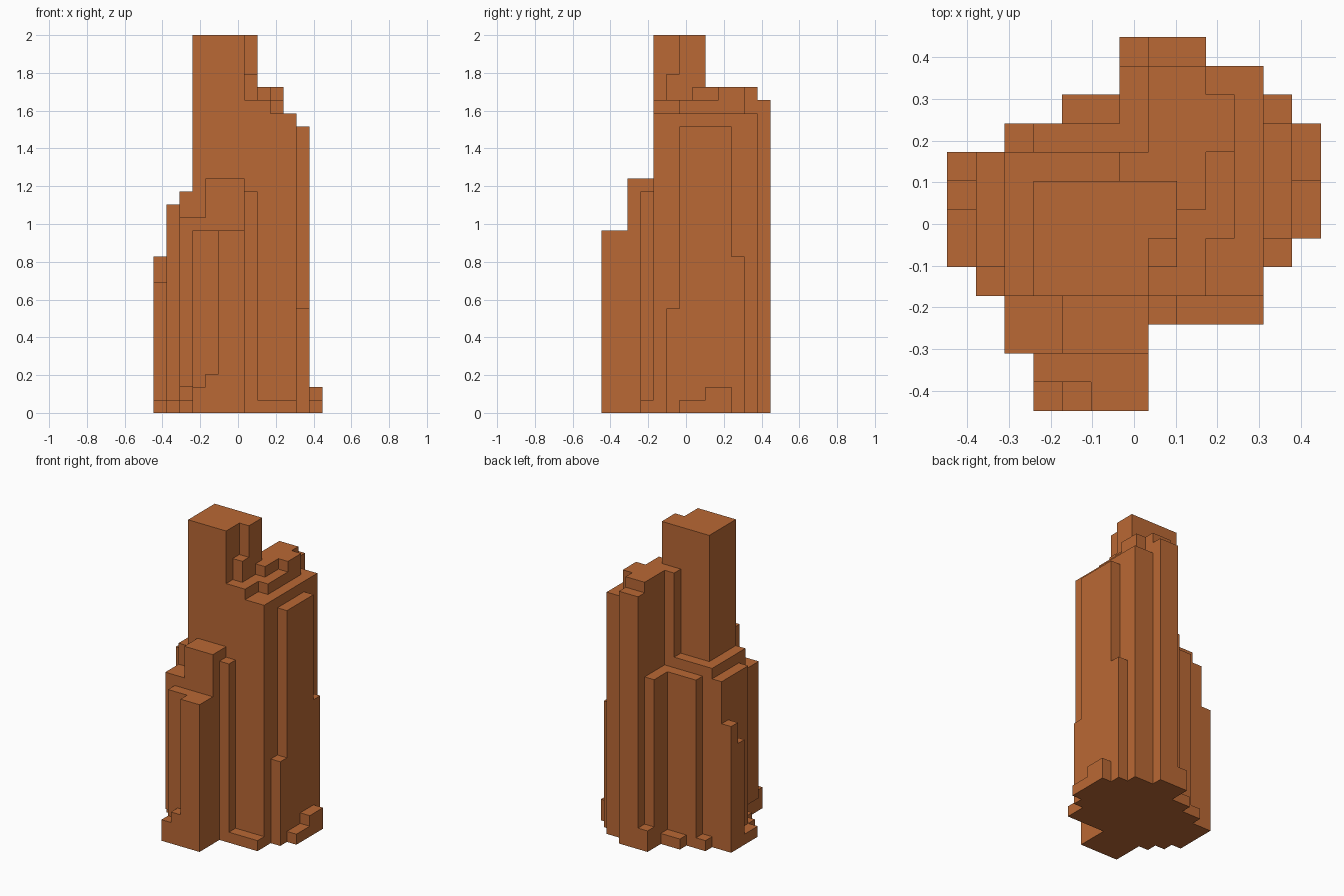
import bpy, bmesh

if "Cube" in bpy.data.objects:
    bpy.data.objects.remove(bpy.data.objects["Cube"])

U = 2 / 29          # size of one block
HALF = 6.5          # half the width in blocks
cells = set()


def block(x, y, wide, deep, height):
    """Solid pier standing on the ground, measured in blocks."""
    cells.update((x + i, y + j, k) for i in range(wide)
                 for j in range(deep) for k in range(height))


def ledge(x, y, heights, along_y=True):
    """Line of single columns along one side, each with its own height."""
    for n, h in enumerate(heights):
        block(x + n * (not along_y), y + n * along_y, 1, 1, h)


# Main spire with its corner notch
block(3, 4, 4, 4, 29)
block(7, 6, 1, 2, 29)
block(7, 5, 1, 1, 26)

# Right-hand body rising in terraces
block(7, 4, 4, 8, 23)
block(7, 4, 2, 9, 24)
block(9, 6, 1, 3, 24)
block(7, 7, 2, 5, 25)
block(9, 9, 1, 2, 25)
block(6, 8, 1, 1, 25)

# Right-hand slab and its foot
ledge(11, 5, [8] + [22] * 4 + [12])
ledge(12, 6, [1, 1, 2, 2])

# Left and back shoulders
block(2, 4, 4, 5, 17)
block(3, 9, 4, 1, 16)
block(6, 10, 1, 2, 16)
ledge(1, 4, [1] + [16] * 4)
ledge(0, 5, [1, 1, 10, 12])

# Front buttresses
block(4, 2, 3, 2, 18)
block(2, 2, 2, 2, 15)
block(3, 1, 4, 1, 14)
ledge(3, 0, [2, 3, 14, 14], along_y=False)
ledge(7, 3, [17, 1, 1, 1], along_y=False)

# Low rubble at the back
block(2, 9, 1, 1, 1)
block(4, 10, 2, 1, 1)
block(6, 12, 1, 1, 2)

# Small undercut at the front left foot
cells -= {(2, 2, 0), (2, 2, 1), (2, 3, 1)}

# Outer skin only: one quad wherever a block meets open air
bm = bmesh.new()
verts = {}


def vert(p):
    if p not in verts:
        verts[p] = bm.verts.new(((p[0] - HALF) * U, (p[1] - HALF) * U, p[2] * U))
    return verts[p]


for c in sorted(cells):
    for axis in range(3):
        a, b = (axis + 1) % 3, (axis + 2) % 3
        for side in (0, 1):
            near = list(c)
            near[axis] += 2 * side - 1
            if tuple(near) in cells:
                continue
            quad = []
            for da, db in ((0, 0), (1, 0), (1, 1), (0, 1)):
                p = list(c)
                p[axis] += side
                p[a] += da
                p[b] += db
                quad.append(vert(tuple(p)))
            bm.faces.new(quad if side else quad[::-1])

# Merge flat areas into single faces
bmesh.ops.dissolve_limit(bm, angle_limit=0.01, verts=bm.verts[:], edges=bm.edges[:])

mesh = bpy.data.meshes.new("stepped_rock_spire")
bm.to_mesh(mesh)
bm.free()
clay = bpy.data.materials.new("orange_clay")
clay.diffuse_color = (0.49, 0.14, 0.035, 1)
clay.use_nodes = True
clay.node_tree.nodes["Principled BSDF"].inputs["Base Color"].default_value = clay.diffuse_color
mesh.materials.append(clay)
spire = bpy.data.objects.new("stepped_rock_spire", mesh)
bpy.context.collection.objects.link(spire)
